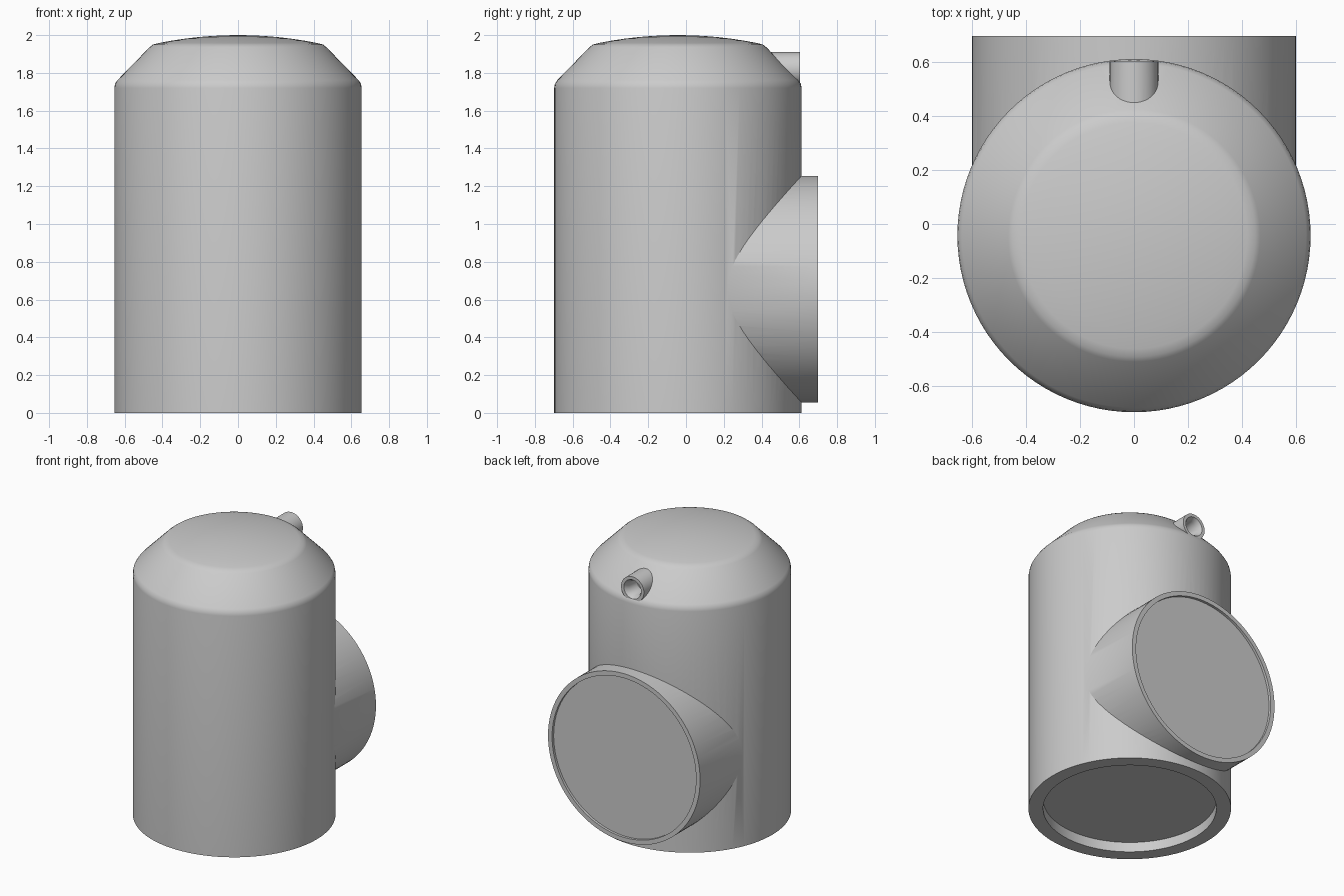
import bpy
import bmesh
from math import radians
from mathutils import Matrix

cube = bpy.data.objects.get("Cube")
if cube:
    bpy.data.objects.remove(cube, do_unlink=True)

AXIS_Y = -0.043          # centre line of the upright body
UPRIGHT = Matrix.Translation((0, AXIS_Y, 0))


def along_y(z):
    """Frame whose own z axis points to the back (+y) at height z."""
    return Matrix.Translation((0, 0, z)) @ Matrix.Rotation(radians(-90), 4, 'X')


def lathe(name, profile, frame, segments):
    """Closed solid turned from (radius, height) points, bottom to top."""
    bm = bmesh.new()
    verts = [bm.verts.new((r, 0, h)) for r, h in profile]
    edges = [bm.edges.new(pair) for pair in zip(verts, verts[1:])]
    bmesh.ops.spin(bm, geom=verts + edges, cent=(0, 0, 0), axis=(0, 0, 1),
                   angle=radians(360), steps=segments, use_duplicate=False)
    bmesh.ops.remove_doubles(bm, verts=bm.verts, dist=0.0001)
    bmesh.ops.holes_fill(bm, edges=bm.edges, sides=0)
    bmesh.ops.recalc_face_normals(bm, faces=bm.faces)
    bm.transform(frame)
    mesh = bpy.data.meshes.new(name)
    bm.to_mesh(mesh)
    bm.free()
    obj = bpy.data.objects.new(name, mesh)
    bpy.context.collection.objects.link(obj)
    return obj


def combine(target, other, operation):
    """Apply a boolean and discard the helper solid."""
    other.hide_render = True
    mod = target.modifiers.new(operation.lower(), 'BOOLEAN')
    mod.operation = operation
    mod.solver = 'EXACT'
    mod.object = other
    bpy.context.view_layer.objects.active = target
    bpy.ops.object.modifier_apply(modifier=mod.name)
    bpy.data.objects.remove(other, do_unlink=True)


# Upright body: straight wall, rounded shoulder, shallow dome
wall = [(0.655, 0), (0.655, 1.72), (0.651, 1.742), (0.638, 1.762),
        (0.468, 1.936), (0.45, 1.95)]
dome = [(0.42 * (1 - i / 6), 2 - 0.042 * (1 - i / 6) ** 2) for i in range(7)]
body = lathe("tank_body", wall + dome, UPRIGHT, 96)

# Wide branch pipe and small nozzle, both pointing to the back
combine(body, lathe("branch_pipe", [(0.6, 0), (0.6, 0.698)], along_y(0.655), 96), 'UNION')
combine(body, lathe("nozzle", [(0.09, 0.3), (0.09, 0.603)], along_y(1.82), 40), 'UNION')

# Recesses: underside, branch pipe end, countersunk nozzle bore
combine(body, lathe("base_recess", [(0.56, -0.1), (0.56, 0.07)], UPRIGHT, 96), 'DIFFERENCE')
combine(body, lathe("pipe_recess", [(0.568, 0.68), (0.568, 0.8)], along_y(0.655), 96), 'DIFFERENCE')
bore = [(0.05, 0.48), (0.05, 0.57), (0.068, 0.603), (0.068, 0.7)]
combine(body, lathe("nozzle_bore", bore, along_y(1.82), 40), 'DIFFERENCE')

# Single grey material
GREY = (0.6, 0.6, 0.6, 1)
grey = bpy.data.materials.new("plain grey")
grey.use_nodes = True
grey.diffuse_color = GREY
for node in grey.node_tree.nodes:
    if node.type == 'BSDF_PRINCIPLED':
        node.inputs["Base Color"].default_value = GREY
body.data.materials.clear()
body.data.materials.append(grey)
for face in body.data.polygons:
    face.material_index = 0

# Smooth curved walls, crisp rims and joints
bpy.ops.object.select_all(action='DESELECT')
body.select_set(True)
bpy.context.view_layer.objects.active = body
bpy.ops.object.shade_smooth_by_angle(angle=radians(30))
